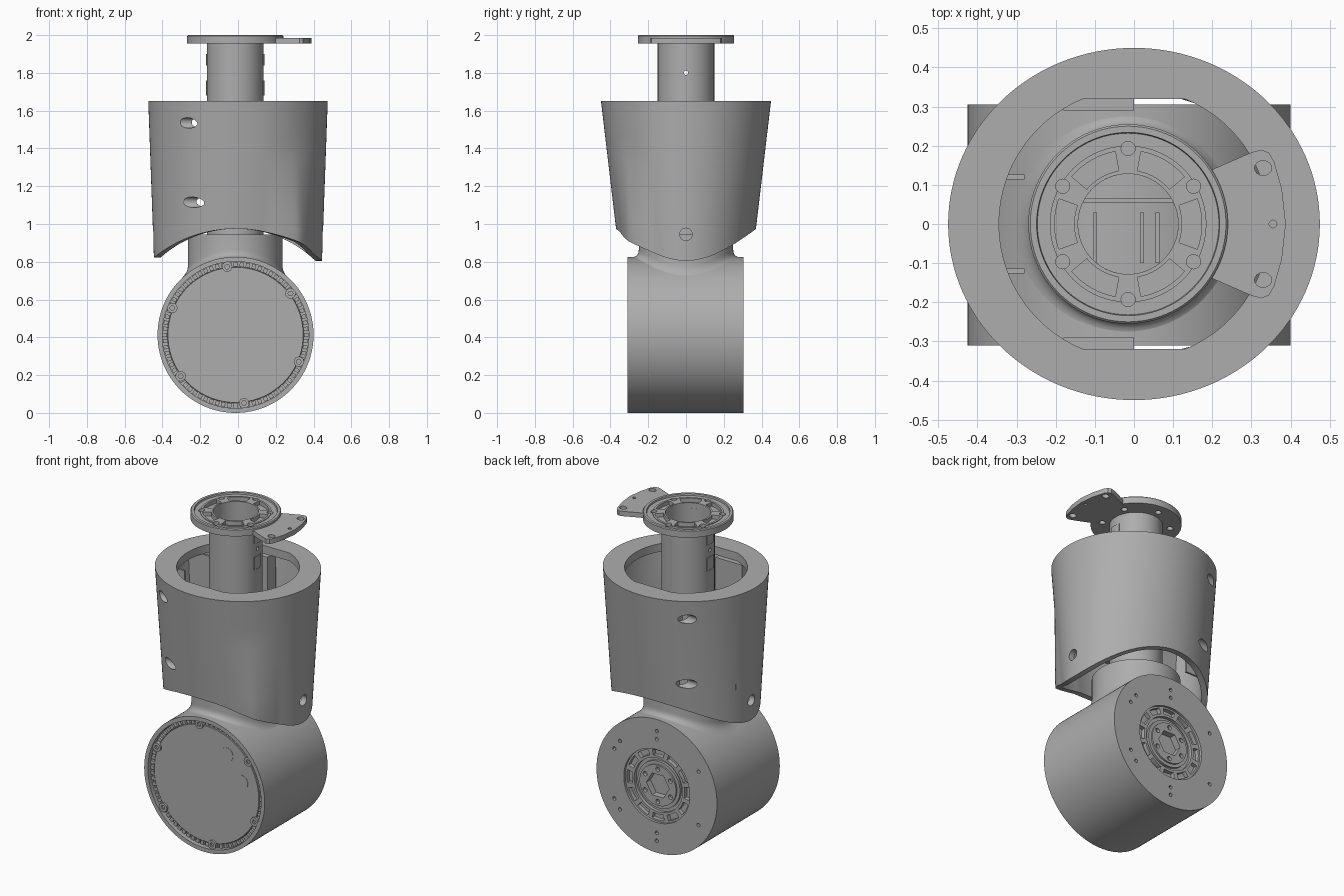
import bpy, bmesh, math
from math import pi, cos, sin, sqrt, radians
from mathutils import Matrix, Vector

if "Cube" in bpy.data.objects:
    bpy.data.objects.remove(bpy.data.objects["Cube"])

grey = bpy.data.materials.new("machined_grey")
grey.use_nodes = True
COL = (0.42, 0.42, 0.42, 1)
grey.diffuse_color = COL
grey.node_tree.nodes["Principled BSDF"].inputs["Base Color"].default_value = COL

R = 0.413                                             # motor housing radius
HOUSE = Matrix.Translation((-0.013, 0, R)) @ Matrix.Rotation(pi / 2, 4, "X")
MAST = Matrix.Translation((-0.015, 0, 0))
ALONG_X = Matrix.Rotation(pi / 2, 4, "Y")


def add(name, bm, matrix=Matrix()):
    bmesh.ops.remove_doubles(bm, verts=bm.verts, dist=1e-5)
    bmesh.ops.transform(bm, matrix=matrix, verts=bm.verts)
    bmesh.ops.recalc_face_normals(bm, faces=bm.faces)
    mesh = bpy.data.meshes.new(name)
    bm.to_mesh(mesh)
    bm.free()
    mesh.materials.append(grey)
    ob = bpy.data.objects.new(name, mesh)
    bpy.context.collection.objects.link(ob)
    return ob


def skin(name, rings, matrix=Matrix(), loop=False):
    """Bridge a list of equal rings of points."""
    bm = bmesh.new()
    rows = [[bm.verts.new(p) for p in ring] for ring in rings]
    pairs = list(zip(rows, rows[1:])) + ([(rows[-1], rows[0])] if loop else [])
    for a, b in pairs:
        for i in range(len(a)):
            j = (i + 1) % len(a)
            bm.faces.new((a[i], a[j], b[j], b[i]))
    return add(name, bm, matrix)


def lathe(name, profile, matrix, n=96, loop=False):
    rings = [[(r * cos(2 * pi * i / n), r * sin(2 * pi * i / n), z) for i in range(n)]
             for r, z in profile]
    return skin(name, rings, matrix, loop)


def prisms(name, outlines, z0, z1, matrix=Matrix()):
    """Extrude several flat outlines into one object."""
    bm = bmesh.new()
    for outline in outlines:
        low = [bm.verts.new((x, y, z0)) for x, y in outline]
        top = [bm.verts.new((x, y, z1)) for x, y in outline]
        bm.faces.new(low[::-1])
        bm.faces.new(top)
        for i in range(len(low)):
            j = (i + 1) % len(low)
            bm.faces.new((low[i], low[j], top[j], top[i]))
    return add(name, bm, matrix)


def disc(x, y, r, n=20, stretch=1, turn=0):
    return [(x + r * cos(2 * pi * i / n + turn), y + stretch * r * sin(2 * pi * i / n + turn))
            for i in range(n)]


def polar(r, deg):
    return r * cos(radians(deg)), r * sin(radians(deg))


def sector(r0, r1, mid, half, n=8):
    angles = [mid - half + 2 * half * i / n for i in range(n + 1)]
    return [polar(r1, a) for a in angles] + [polar(r0, a) for a in reversed(angles)]


def cut(ob, *cutters):
    for c in cutters:
        c.hide_render = True
        mod = ob.modifiers.new("cut", "BOOLEAN")
        mod.operation = "DIFFERENCE"
        mod.solver = "EXACT"
        mod.object = c
        bpy.context.view_layer.objects.active = ob
        bpy.ops.object.modifier_apply(modifier=mod.name)
        bpy.data.objects.remove(c)


sixth = [60 * k for k in range(6)]

# Motor housing: drum with a front recess and a stepped back recess
housing = lathe("motor_housing", [
    (0, 0.27), (0.388, 0.27), (0.388, 0.31), (R, 0.31), (R, -0.305), (0.226, -0.305),
    (0.226, -0.29), (0.165, -0.29), (0.165, -0.27), (0.145, -0.27), (0.145, -0.285),
    (0.125, -0.285), (0.125, -0.295), (0, -0.295)], HOUSE, 128)
back_holes = [disc(*polar(r, a), 0.011, 12) for r, a in
              [(0.34, 90), (0.29, 90), (0.34, 270), (0.29, 270)]
              + [(0.33, a) for a in (28, 40, 150, 210, 320, 332)]]
cut(housing,
    prisms("back_hole_cutter", back_holes, -0.32, -0.27, HOUSE),
    prisms("back_pocket_cutter", [sector(0.18, 0.215, 30 * k, 11) for k in range(12)],
           -0.32, -0.265, HOUSE),
    prisms("hex_cutter", [disc(0, 0, 0.078, 6)], -0.32, -0.255, HOUSE),
    prisms("back_screw_cutter", [disc(*polar(0.1, a + 30), 0.014, 14) for a in sixth],
           -0.32, -0.275, HOUSE))

# Front cover, its toothed rim, bolts and two plugs
lathe("front_cover", [(0, 0.29), (0.358, 0.29), (0.36, 0.288), (0.36, 0.27)], HOUSE, 128)
prisms("rim_teeth", [sector(0.362, 0.386, 5 * k, 1.6, 1) for k in range(72)], 0.268, 0.287, HOUSE)
bolt_spots = [polar(0.364, a + 37) for a in sixth]
bolts = prisms("cover_bolts", [disc(x, y, 0.027, 24) for x, y in bolt_spots], 0.268, 0.302, HOUSE)
cut(bolts, prisms("socket_cutter", [disc(x, y, 0.013, 6) for x, y in bolt_spots], 0.29, 0.32, HOUSE))
prisms("cover_plugs", [disc(0.14, 0.22, 0.043, 32), disc(0.242, 0.077, 0.043, 32)],
       0.28, 0.2925, HOUSE)


# Neck: blends into the drum with a fillet that follows its curve
def neck_ring(r, t, n=96):
    ring = []
    for i in range(n):
        x, y = r * cos(2 * pi * i / n), r * sin(2 * pi * i / n)
        ring.append((x, y, R + sqrt(R * R - x * x) - 0.002 + 0.04 * (1 - t) ** 2))
    return ring


flat = [[(r * cos(2 * pi * i / 96), r * sin(2 * pi * i / 96), 0.945) for i in range(96)]
        for r in (0.14, 0.25)]
skin("neck", flat + [neck_ring(0.25 + 0.04 * t * t, t) for t in (0, 0.2, 0.4, 0.6, 0.8, 1)], MAST)

# Mast: hollow tube with side pads and a small cross hole
mast = lathe("mast_tube", [(0.128, 0.8), (0.15, 0.8), (0.15, 1.96), (0.128, 1.96)], MAST, 64, True)
cut(mast, prisms("cross_hole_cutter", [disc(-1.8, 0, 0.012, 12)], -0.3, 0.3, ALONG_X))
for z0, z1 in ((1.68, 1.76), (1.84, 1.9)):
    prisms("mast_pads", [sector(0.145, 0.155, a, 12) for a in (0, 180)], z0, z1, MAST)
prisms("mast_web", [[(-0.13, 0.055), (0.13, 0.055), (0.13, 0.065), (-0.13, 0.065)]]
       + [[(x, -0.1), (x + 0.01, -0.1), (x + 0.01, 0.03), (x, 0.03)] for x in (-0.09, 0.03, 0.07)],
       0.8, 0.95, MAST)

# Top flange: raised rim, six pockets and six holes
flange = lathe("top_flange", [
    (0.128, 1.955), (0.255, 1.955), (0.255, 1.995), (0.25, 2), (0.234, 2), (0.232, 1.99),
    (0.2, 1.99), (0.2, 1.994), (0.128, 1.994)], MAST, 96, True)
cut(flange,
    prisms("flange_pocket_cutter", [sector(0.138, 0.188, a, 20) for a in sixth], 1.97, 2.1, MAST),
    prisms("flange_hole_cutter", [disc(*polar(0.193, a + 30), 0.018) for a in sixth],
           1.9, 2.1, MAST))

# Side tab with two slots and a pin hole
half = [(0.19, 0.135), (0.3, 0.183), (0.325, 0.19), (0.345, 0.182), (0.358, 0.16), (0.378, 0.09)]
tab = prisms("side_tab", [[(x, -y) for x, y in half] + [(0.388, 0)] + half[::-1]], 1.955, 1.985)
cut(tab, prisms("tab_cutter", [disc(0.33, 0.143, 0.022, 16, 0.85), disc(0.33, -0.143, 0.022, 16, 0.85),
                               disc(0.355, 0, 0.01, 12)], 1.9, 2.1))


# Shroud: tapering oval sleeve with a saddle-shaped lower edge
def shroud_ring(s, wall=0, top=1.65, n=128):
    ring = []
    for i in range(n):
        a = 2 * pi * i / n
        x = 0.447 * cos(a)
        low = 0.275 + sqrt(0.49 - (x + 0.01) ** 2)
        z = top + (low - top) * s
        drop = 1.65 - z
        corner = max(0, 1 - abs(a - radians(311)) / 0.38) * min(1, max(0, drop - 0.25) / 0.45)
        grow = 1 + 0.1 * corner
        ring.append(((0.475 - 0.036 * drop - wall) * grow * cos(a),
                     (0.45 - 0.118 * drop - wall) * grow * sin(a), z))
    return ring


def lip_ring(z, n=128):
    pts = [(0.345 * cos(2 * pi * i / n), 0.345 * sin(2 * pi * i / n)) for i in range(n)]
    return [(x, max(-0.32, min(0.32, y)), z) for x, y in pts]


steps = [k / 12 for k in range(13)]
shroud = skin("shroud", [shroud_ring(s) for s in steps]
              + [shroud_ring(s, 0.035, 1.6) for s in reversed(steps)]
              + [lip_ring(1.6), lip_ring(1.65)], loop=True)
for side in (-1, 1):
    for z, y in ((1.535, 0.36), (1.115, 0.328)):
        cut(shroud, prisms("slot_cutter", [disc(-z, side * y, 0.028, 24)], -0.6, -0.18, ALONG_X))
cut(shroud, prisms("side_hole_cutter", [disc(-0.945, 0, 0.033, 24)], -0.6, 0.6, ALONG_X))

# Inner ribs and guide blocks of the shroud
prisms("shroud_ribs", [[(-0.43, y - 0.006), (-0.28, y - 0.006), (-0.28, y + 0.006), (-0.43, y + 0.006)]
                       for y in (-0.12, 0.12)], 1.05, 1.6)
prisms("shroud_guides", [[(-0.18, s * 0.29), (0, s * 0.29), (0, s * 0.37), (-0.18, s * 0.37)]
                         for s in (-1, 1)], 1.25, 1.6)

for ob in bpy.context.scene.objects:
    if ob.type == "MESH":
        bpy.ops.object.select_all(action="DESELECT")
        ob.select_set(True)
        bpy.context.view_layer.objects.active = ob
        bpy.ops.object.shade_smooth_by_angle(angle=radians(30))
